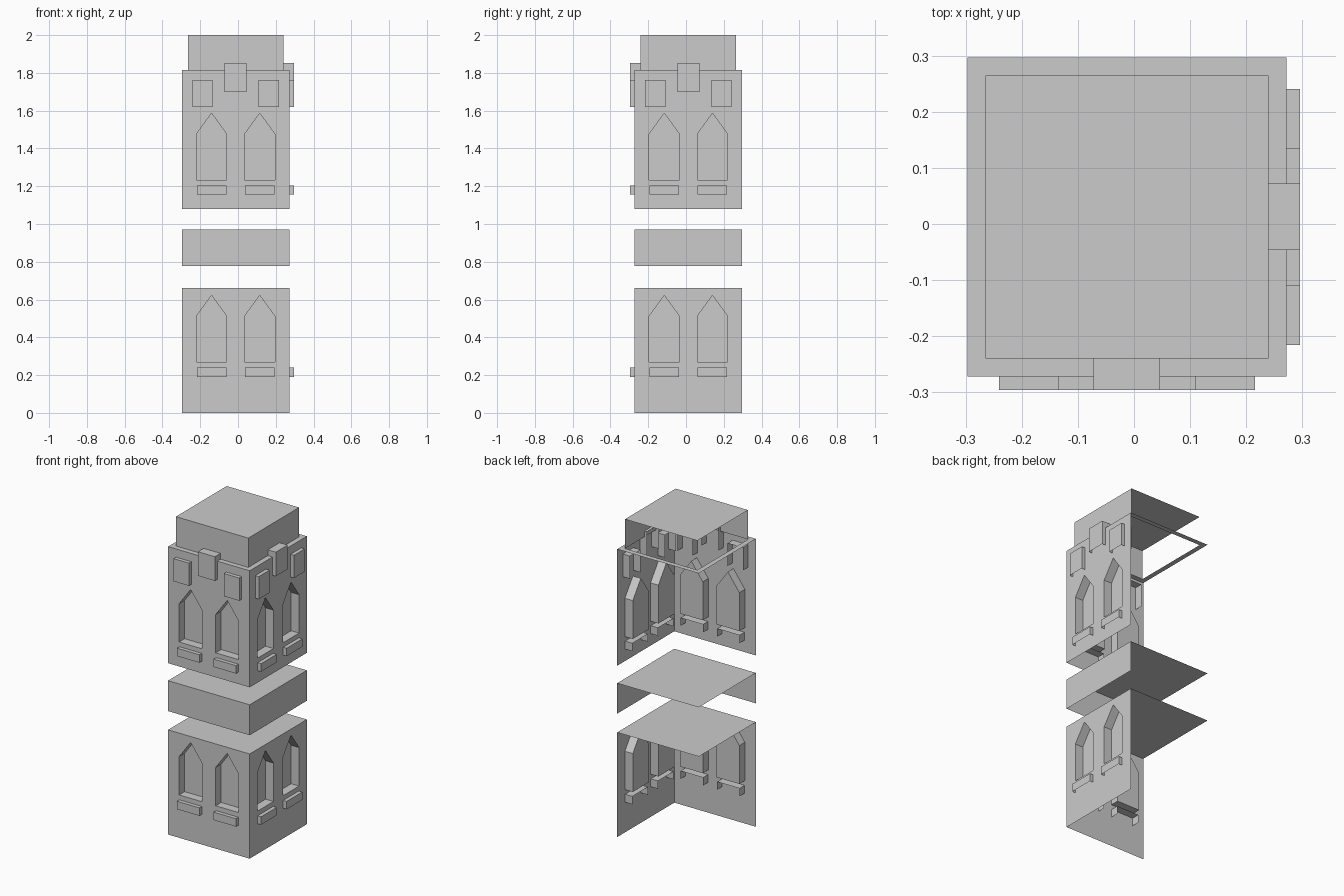
import bpy, bmesh
from mathutils import Matrix, Vector

if "Cube" in bpy.data.objects:
    bpy.data.objects.remove(bpy.data.objects["Cube"])

WALL, BACK, PROUD = -0.272, -0.297, -0.296   # wall plane (y), far edge (x), trim face (y)
INSET, RECESS, TRIM_IN = 0.032, 0.055, -0.222
# The right side is the front reflected across the diagonal: (x, y) -> (-y, -x)
DIAGONAL = Matrix(((0, -1, 0, 0), (-1, 0, 0, 0), (0, 0, 1, 0), (0, 0, 0, 1)))
WINDOW_CENTRES = (-0.14, 0.115)


def loop_at(bm, pts, y):
    return [bm.verts.new((x, y, z)) for x, z in pts]


def skirt(bm, a, b):
    n = len(a)
    for i in range(n):
        j = (i + 1) % n
        bm.faces.new((a[i], b[i], b[j], a[j]))


def rect(x0, x1, z0, z1):
    return [(x0, z0), (x1, z0), (x1, z1), (x0, z1)]


def finish(name, bm, both_sides=True):
    """Reflect the front onto the right side and make the object."""
    if both_sides:
        old = list(bm.faces)
        new = bmesh.ops.duplicate(bm, geom=bm.verts[:] + bm.edges[:] + old)["geom"]
        bmesh.ops.transform(bm, matrix=DIAGONAL,
                            verts=[g for g in new if isinstance(g, bmesh.types.BMVert)])
        bmesh.ops.reverse_faces(bm, faces=[g for g in new if isinstance(g, bmesh.types.BMFace)])
    mesh = bpy.data.meshes.new(name)
    bm.to_mesh(mesh)
    bm.free()
    obj = bpy.data.objects.new(name, mesh)
    bpy.context.collection.objects.link(obj)
    return obj


def walls(name, z0, z1, window_z=None, inset=0.0):
    """Facade wall with optional recessed pointed windows."""
    bm = bmesh.new()
    outline = rect(BACK + inset, -WALL - inset, z0, z1)
    loops = [loop_at(bm, outline, WALL + inset)]
    windows = []
    if window_z is not None:
        for c in WINDOW_CENTRES:
            pts = [(c - 0.08, window_z), (c + 0.08, window_z), (c + 0.08, window_z + 0.242),
                   (c, window_z + 0.352), (c - 0.08, window_z + 0.242)]
            w = loop_at(bm, pts, WALL)
            loops.append(w)
            windows.append((pts, w))
    edges = [bm.edges.new((l[i], l[(i + 1) % len(l)])) for l in loops for i in range(len(l))]
    bmesh.ops.triangle_fill(bm, edges=edges, use_beauty=True, normal=Vector((0, -1, 0)))
    bm.normal_update()
    bmesh.ops.reverse_faces(bm, faces=[f for f in bm.faces if f.normal.y > 0])
    for pts, w in windows:
        pane = loop_at(bm, pts, WALL + RECESS)
        skirt(bm, w, pane)
        bm.faces.new(pane)
    return finish(name, bm)


def roof(name, z, inset=0.0, hole=None):
    """Flat slab top, or a ledge ring when a hole inset is given."""
    bm = bmesh.new()

    def square(i):
        a, b = BACK + i, -WALL - i
        return [bm.verts.new(p) for p in ((a, -b, z), (b, -b, z), (b, -a, z), (a, -a, z))]

    outer = square(inset)
    if hole is None:
        bm.faces.new(outer)
    else:
        inner = square(hole)
        for i in range(4):
            j = (i + 1) % 4
            bm.faces.new((outer[i], outer[j], inner[j], inner[i]))
    return finish(name, bm, both_sides=False)


def trim(name, boxes):
    """Projecting blocks, open at the back and underneath."""
    bm = bmesh.new()
    for b in boxes:
        f = loop_at(bm, rect(*b), PROUD)
        k = loop_at(bm, rect(*b), TRIM_IN)
        bm.faces.new(f)
        bm.faces.new((f[1], k[1], k[2], f[2]))
        bm.faces.new((f[2], k[2], k[3], f[3]))
        bm.faces.new((f[3], k[3], k[0], f[0]))
    return finish(name, bm)


# Lower storey
walls("lower_walls", 0.0, 0.66, 0.27)
roof("lower_top", 0.66)
trim("lower_sills", [(c - 0.078, c + 0.078, 0.19, 0.24) for c in WINDOW_CENTRES])

# Middle band
walls("middle_band", 0.778, 0.97)
roof("middle_top", 0.97)

# Upper storey with ledge
walls("upper_walls", 1.08, 1.815, 1.234)
roof("upper_ledge", 1.815, hole=INSET)
trim("upper_sills", [(c - 0.078, c + 0.078, 1.155, 1.205) for c in WINDOW_CENTRES])
trim("cornice_panels", [(-0.241, -0.135, 1.62, 1.763), (0.109, 0.216, 1.62, 1.763)])
trim("cornice_block", [(-0.072, 0.046, 1.70, 1.852)])

# Roof cap
walls("cap_walls", 1.815, 2.0, inset=INSET)
roof("cap_top", 2.0, inset=INSET)
